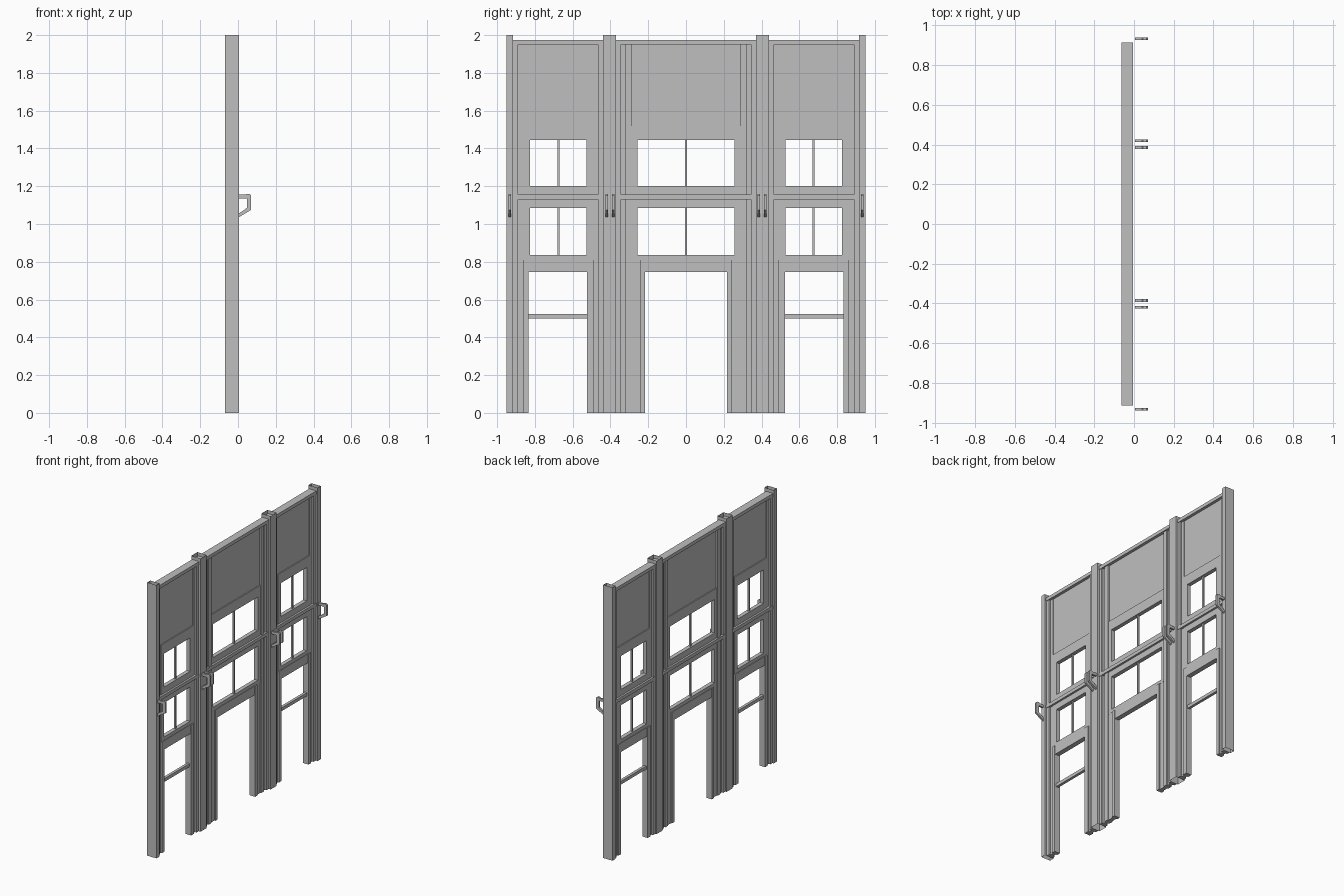
import bpy
import bmesh

cube = bpy.data.objects.get("Cube")
if cube:
    bpy.data.objects.remove(cube, do_unlink=True)

grey = bpy.data.materials.new("light_grey")
grey.use_nodes = True
grey.diffuse_color = (0.52, 0.52, 0.52, 1)
grey.node_tree.nodes["Principled BSDF"].inputs["Base Color"].default_value = (0.52, 0.52, 0.52, 1)

MID = -0.035  # centre plane of the facade in x


def finish(name, bm):
    bmesh.ops.recalc_face_normals(bm, faces=bm.faces)
    mesh = bpy.data.meshes.new(name)
    bm.to_mesh(mesh)
    bm.free()
    mesh.materials.append(grey)
    obj = bpy.data.objects.new(name, mesh)
    bpy.context.collection.objects.link(obj)
    return obj


def add_prism(bm, outline, y0, y1, axis="y"):
    """Extrude an (x, z) outline along y."""
    verts = [bm.verts.new((x, y0, z)) for x, z in outline]
    face = bm.faces.new(verts)
    new = bmesh.ops.extrude_face_region(bm, geom=[face])["geom"]
    moved = [v for v in new if isinstance(v, bmesh.types.BMVert)]
    bmesh.ops.translate(bm, verts=moved, vec=(0, y1 - y0, 0))


def add_box(bm, y0, y1, z0, z1, depth):
    a, b = MID - depth / 2, MID + depth / 2
    add_prism(bm, [(a, z0), (b, z0), (b, z1), (a, z1)], y0, y1)


def bar(name, y0, y1, z0, z1, depth):
    bm = bmesh.new()
    add_box(bm, y0, y1, z0, z1, depth)
    return finish(name, bm)


def both(name, y0, y1, z0, z1, depth):
    """One part at each end of the facade."""
    bar("front_" + name, y0, y1, z0, z1, depth)
    bar("rear_" + name, -y1, -y0, z0, z1, depth)


def pillar(name, y0, y1):
    """Hollow post, open at top and bottom."""
    bm = bmesh.new()
    x0, x1 = -0.07, 0.005
    ring = [(x0, y0), (x1, y0), (x1, y1), (x0, y1)]
    low = [bm.verts.new((x, y, 0)) for x, y in ring]
    high = [bm.verts.new((x, y, 2)) for x, y in ring]
    for i in range(4):
        j = (i + 1) % 4
        bm.faces.new((low[i], low[j], high[j], high[i]))
    finish(name, bm)


def sash(name, y0, y1, z0, z1, oy0, oy1, oz0, oz1):
    """Window frame around an opening, with a centre glazing bar."""
    bm = bmesh.new()
    add_box(bm, y0, oy0, z0, z1, 0.03)
    add_box(bm, oy1, y1, z0, z1, 0.03)
    add_box(bm, oy0, oy1, z0, oz0, 0.03)
    add_box(bm, oy0, oy1, oz1, z1, 0.03)
    mid = (oy0 + oy1) / 2
    add_box(bm, mid - 0.006, mid + 0.006, oz0, oz1, 0.012)
    finish(name, bm)


# Pillars
pillar("front_end_pillar", -0.95, -0.915)
pillar("rear_end_pillar", 0.915, 0.95)
pillar("front_inner_pillar", -0.44, -0.37)
pillar("rear_inner_pillar", 0.37, 0.44)

# Long top beam and middle rail between the pillars
bar("top_beam", -0.915, 0.915, 1.95, 1.975, 0.058)
for label, y0, y1 in (("front", -0.915, -0.44), ("centre", -0.37, 0.37), ("rear", 0.44, 0.915)):
    bar(label + "_middle_rail", y0, y1, 1.13, 1.155, 0.058)

# Stepped jambs beside the pillars
both("outer_jamb", -0.915, -0.89, 0, 1.95, 0.05)
both("outer_jamb_groove", -0.89, -0.862, 0, 1.95, 0.024)
both("inner_jamb", -0.465, -0.44, 0, 1.95, 0.05)
both("inner_jamb_groove", -0.49, -0.465, 0, 1.95, 0.024)
both("centre_jamb", -0.37, -0.345, 0, 1.95, 0.05)
both("centre_jamb_groove", -0.345, -0.32, 0, 1.95, 0.024)
both("centre_jamb_lip", -0.32, -0.287, 0, 1.95, 0.042)

# Door frames below the windows
both("outer_door_post", -0.862, -0.834, 0, 0.81, 0.044)
both("inner_door_post", -0.524, -0.49, 0, 0.81, 0.044)
both("centre_door_post", -0.287, -0.243, 0, 0.81, 0.028)
both("centre_door_stop", -0.243, -0.217, 0, 0.81, 0.044)
both("side_door_header", -0.834, -0.524, 0.745, 0.81, 0.036)
both("side_cross_bar", -0.834, -0.524, 0.5, 0.524, 0.02)
bar("centre_door_header", -0.217, 0.217, 0.745, 0.81, 0.036)

# Top panels and window sashes of the three bays
for label, y0, y1, oy0, oy1 in (
    ("front", -0.862, -0.49, -0.825, -0.526),
    ("centre", -0.287, 0.287, -0.258, 0.258),
    ("rear", 0.49, 0.862, 0.526, 0.825),
):
    bar(label + "_top_panel", y0, y1, 1.52, 1.95, 0.016)
    sash(label + "_upper_sash", y0, y1, 1.155, 1.52, oy0, oy1, 1.2, 1.445)
    sash(label + "_lower_sash", y0, y1, 0.81, 1.13, oy0, oy1, 0.835, 1.085)

# Bracket handles on the pillars
handle = [(0.005, 1.155), (0.04, 1.155), (0.046, 1.16), (0.062, 1.16), (0.07, 1.152),
          (0.07, 1.075), (0.005, 1.036), (0.005, 1.056), (0.047, 1.085),
          (0.047, 1.136), (0.005, 1.136)]
for side, sign in (("front", -1), ("rear", 1)):
    for i, y in enumerate((0.933, 0.419, 0.385)):
        bm = bmesh.new()
        add_prism(bm, handle, sign * y - 0.007, sign * y + 0.007)
        finish(f"{side}_handle_{i + 1}", bm)
